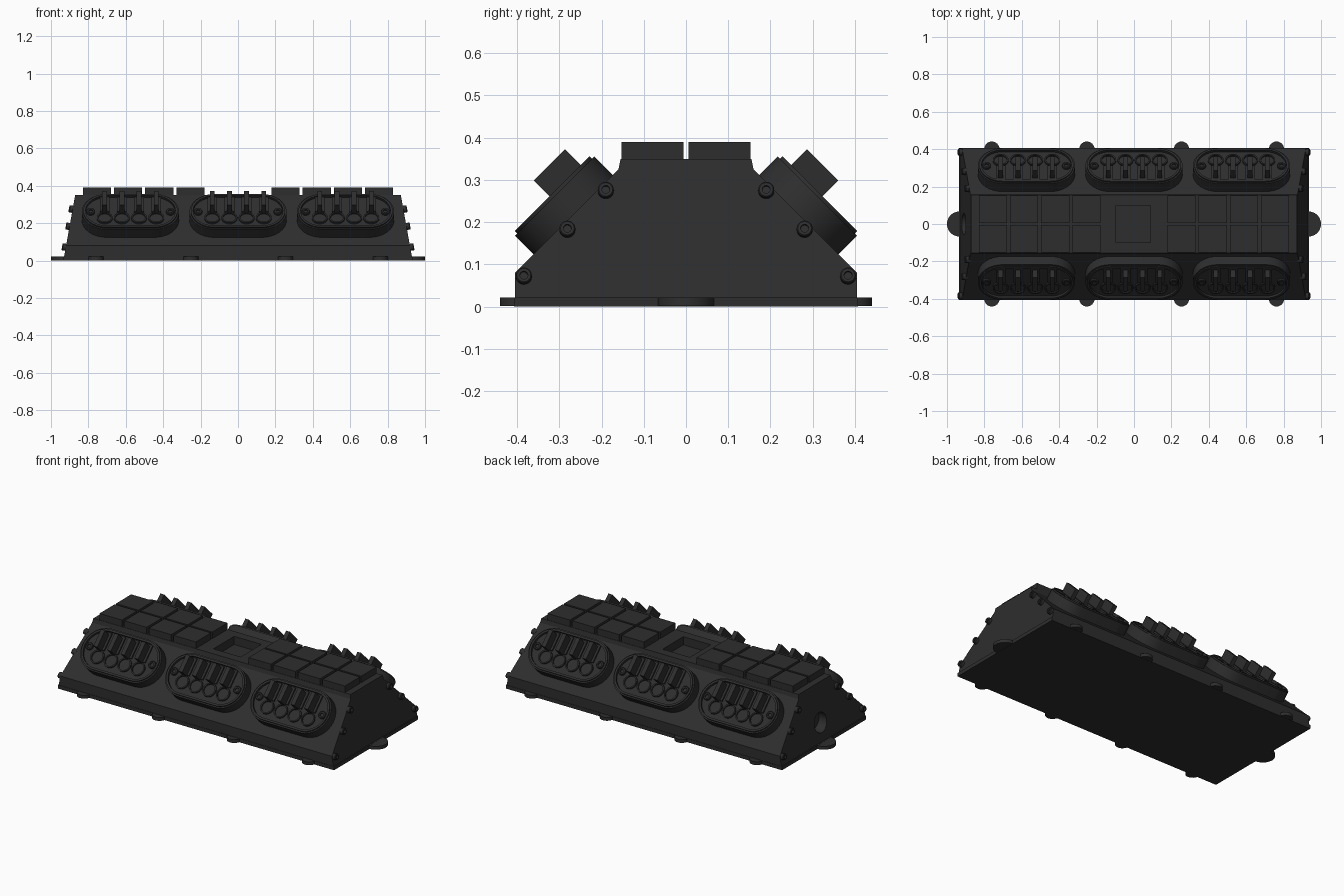
import bpy, bmesh, math
from mathutils import Matrix, Vector

cube = bpy.data.objects.get("Cube")
if cube:
    bpy.data.objects.remove(cube, do_unlink=True)


def material(name, value):
    m = bpy.data.materials.new(name)
    m.use_nodes = True
    col = (value, value, value, 1)
    m.diffuse_color = col
    m.node_tree.nodes["Principled BSDF"].inputs["Base Color"].default_value = col
    return m


BLACK = material("matte black", 0.027)


def finish(bm, name, smooth=True):
    bmesh.ops.recalc_face_normals(bm, faces=bm.faces)
    me = bpy.data.meshes.new(name)
    bm.to_mesh(me)
    bm.free()
    ob = bpy.data.objects.new(name, me)
    bpy.context.collection.objects.link(ob)
    me.materials.append(BLACK)
    if smooth:
        bpy.ops.object.select_all(action="DESELECT")
        ob.select_set(True)
        bpy.context.view_layer.objects.active = ob
        bpy.ops.object.shade_smooth_by_angle(angle=math.radians(35))
    return ob


def box(bm, lo, hi, mat=Matrix()):
    lo, hi = Vector(lo), Vector(hi)
    m = mat @ Matrix.Translation((lo + hi) / 2) @ Matrix.Diagonal((*(hi - lo), 1))
    return bmesh.ops.create_cube(bm, size=1, matrix=m)["verts"]


def loft(bm, loops, mat=Matrix()):
    """Join successive outlines and cap both ends."""
    rings = [[bm.verts.new(mat @ Vector(p)) for p in loop] for loop in loops]
    n = len(rings[0])
    for a, b in zip(rings, rings[1:]):
        for i in range(n):
            j = (i + 1) % n
            bm.faces.new((a[i], a[j], b[j], b[i]))
    bm.faces.new(rings[0])
    bm.faces.new(rings[-1])


def circle(r, z, cx=0, cy=0, n=24):
    return [(cx + r * math.cos(math.tau * i / n), cy + r * math.sin(math.tau * i / n), z)
            for i in range(n)]


def stadium(half, r, cy, z, n=16):
    pts = []
    for side, start in ((1, -0.5), (-1, 0.5)):
        for i in range(n + 1):
            a = math.pi * (start + i / n)
            pts.append((side * (half - CAP) + r * math.cos(a), cy + r * math.sin(a), z))
    return pts


def screw(bm, x, y, z, r, h, mat, sides=20):
    """Round head with a hexagonal socket."""
    m = mat @ Matrix.Translation((x, y, z))
    loft(bm, [circle(r, -0.01, n=sides), circle(r, h * 0.8, n=sides),
              circle(r * 0.85, h, n=sides), circle(r * 0.5, h, n=sides),
              circle(r * 0.5, h * 0.4, n=sides)], m)


def cut(target, cutter):
    cutter.hide_render = True
    cutter.hide_set(True)
    mod = target.modifiers.new("cut", "BOOLEAN")
    mod.operation = "DIFFERENCE"
    mod.object = cutter
    bpy.context.view_layer.objects.active = target
    target.select_set(True)
    bpy.ops.object.modifier_apply(modifier=mod.name)
    bpy.data.objects.remove(cutter, do_unlink=True)


# Housing: sloped cross-section with ends that lean inwards
def end_x(z):
    return 0.93 - 0.18 * (z - 0.02)


half_profile = [(0.405, 0.015), (0.405, 0.08), (0.16, 0.325), (0.155, 0.35)]
profile = half_profile + [(-y, z) for y, z in reversed(half_profile)]
bm = bmesh.new()
loft(bm, [[(s * end_x(z), y, z) for y, z in profile] for s in (-1, 1)])
housing = finish(bm, "housing", smooth=False)

bm = bmesh.new()
box(bm, (-0.096, -0.1, 0.30), (0.088, 0.1, 0.40))
cut(housing, finish(bm, "pocket_cutter", smooth=False))

bm = bmesh.new()
loft(bm, [circle(0.058, z, n=32) for z in (-0.05, 0.05)],
     Matrix.Translation((-0.91, 0, 0.13)) @ Matrix.Rotation(math.pi / 2, 4, "Y"))
cut(housing, finish(bm, "cable_hole_cutter", smooth=False))

# Base plate with rounded mounting tabs
bm = bmesh.new()
box(bm, (-0.935, -0.407, 0), (0.935, 0.407, 0.022))
finish(bm, "base_plate", smooth=False)
bm = bmesh.new()
for s in (-1, 1):
    for x in (-0.76, -0.252, 0.254, 0.762):
        loft(bm, [circle(0.041, z, x, s * 0.4) for z in (0.001, 0.021)])
    loft(bm, [circle(0.067, z, s * 0.933, 0, 32) for z in (0.001, 0.021)])
finish(bm, "mounting_tabs")

# Screws on both leaning ends
bm = bmesh.new()
tilt = math.atan(0.18)
for s in (-1, 1):
    for y in (-1, 1):
        for dy, z in ((0.384, 0.071), (0.281, 0.182), (0.19, 0.274)):
            m = (Matrix.Translation((s * end_x(z), y * dy, z))
                 @ Matrix.Rotation(s * (math.pi / 2 - tilt), 4, "Y"))
            screw(bm, 0, 0, 0, 0.019, 0.02, m)
finish(bm, "end_screws")

# Top keys: two rows, four columns on either side of the pocket
bm = bmesh.new()
for s in (-1, 1):
    for col in range(4):
        a = 0.178 + col * 0.167
        for y0, y1 in ((-0.153, -0.006), (0.006, 0.153)):
            x0, x1 = sorted((s * a, s * (a + 0.151)))
            box(bm, (x0, y0, 0.345), (x1, y1, 0.39))
finish(bm, "top_keys", smooth=False)

# Connector pods on the slopes; local axes: x along, y up the slope, z outward
CAP = 0.133
MID = -0.035
LIP = [(0, 0.335), (0, 0.405), (0.008, 0.405), (0.008, 0.413), (0.02, 0.413), (0.02, 0.398)]
slope = Matrix.Rotation(math.pi / 4, 4, "X")
for label, turn in (("front", 0), ("back", math.pi)):
    for n, x in enumerate((-0.575, 0, 0.575)):
        m = Matrix.Rotation(turn, 4, "Z") @ Matrix.Translation((x, 0, 0)) @ slope
        bm = bmesh.new()
        loft(bm, [stadium(0.26, CAP - d, MID, z) for d, z in LIP], m)
        finish(bm, f"{label}_pod_{n + 1}")

        bm = bmesh.new()
        for s in (-1, 1):
            screw(bm, s * 0.213, MID, 0.398, 0.022, 0.013, m)
        finish(bm, f"{label}_pod_screws_{n + 1}")

        rings, levers = bmesh.new(), bmesh.new()
        for k in range(4):
            u = (k - 1.5) * 0.092
            loft(rings, [circle(r, z, u, -0.08) for r, z in
                         ((0.042, 0.39), (0.042, 0.408), (0.034, 0.408), (0.034, 0.399))], m)
            box(levers, (u - 0.026, -0.036, 0.39), (u + 0.026, 0.072, 0.408), m)
            box(levers, (u - 0.013, -0.044, 0.40), (u + 0.013, 0.061, 0.466), m)
        finish(rings, f"{label}_sockets_{n + 1}")
        finish(levers, f"{label}_levers_{n + 1}", smooth=False)
